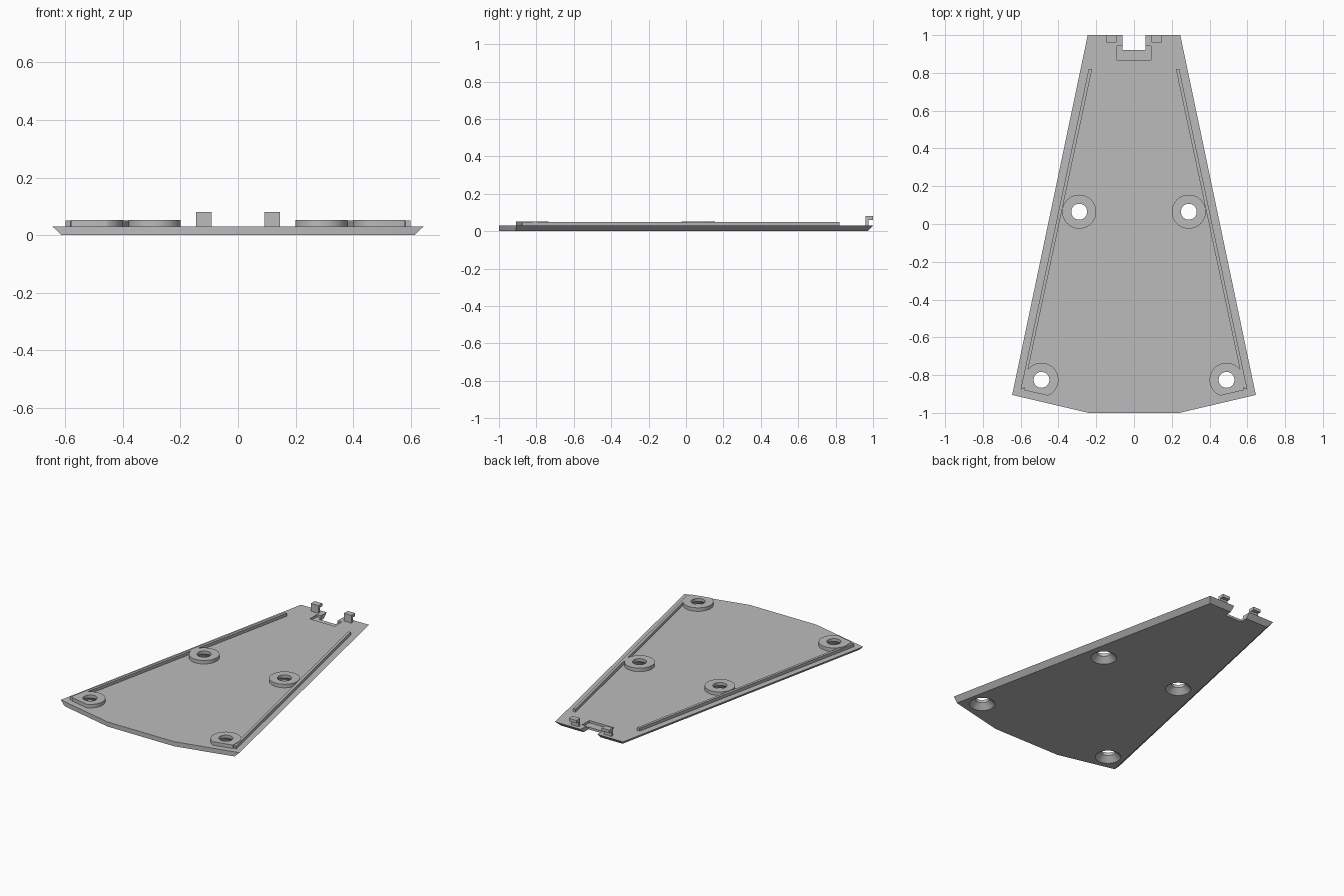
import bpy, bmesh, math

if "Cube" in bpy.data.objects:
    bpy.data.objects.remove(bpy.data.objects["Cube"])

grey = bpy.data.materials.new("plain grey")
grey.use_nodes = True
COLOUR = (0.5, 0.5, 0.5, 1)
grey.diffuse_color = COLOUR
grey.node_tree.nodes["Principled BSDF"].inputs["Base Color"].default_value = COLOUR


def loft(name, rings):
    """Solid skinned through matching rings of 3D points, capped at both ends."""
    bm = bmesh.new()
    loops = [[bm.verts.new(p) for p in ring] for ring in rings]
    n = len(loops[0])
    for low, high in zip(loops, loops[1:]):
        for i in range(n):
            j = (i + 1) % n
            bm.faces.new((low[i], low[j], high[j], high[i]))
    bm.faces.new(loops[0][::-1])
    bm.faces.new(loops[-1])
    bmesh.ops.recalc_face_normals(bm, faces=bm.faces)
    mesh = bpy.data.meshes.new(name)
    bm.to_mesh(mesh)
    bm.free()
    mesh.materials.append(grey)
    obj = bpy.data.objects.new(name, mesh)
    bpy.context.collection.objects.link(obj)
    return obj


def prism(name, outline, z0, z1):
    return loft(name, [[(x, y, z) for x, y in outline] for z in (z0, z1)])


def box(name, x0, x1, y0, y1, z0, z1):
    return prism(name, [(x0, y0), (x1, y0), (x1, y1), (x0, y1)], z0, z1)


def arc(cx, cy, r, start=0, end=360, n=48):
    angles = [math.radians(start + (end - start) * i / n) for i in range(n)]
    return [(cx + r * math.cos(a), cy + r * math.sin(a)) for a in angles]


def cut(obj, cutters):
    bpy.context.view_layer.objects.active = obj
    for cutter in cutters:
        mod = obj.modifiers.new("cut", 'BOOLEAN')
        mod.operation = 'DIFFERENCE'
        mod.solver = 'EXACT'
        mod.object = cutter
        bpy.ops.object.modifier_apply(modifier=mod.name)


def smooth(obj):
    bpy.ops.object.select_all(action='DESELECT')
    obj.select_set(True)
    bpy.context.view_layer.objects.active = obj
    bpy.ops.object.shade_smooth_by_angle(angle=math.radians(30))


TOP = 0.03       # upper face of the plate
BOSS_TOP = 0.053

# Tapered plate: undercut sides and back, upright front
half_top = [(0.245, 1.0), (0.645, -0.905), (0.24, -1.0)]
half_low = [(0.221, 0.97), (0.614, -0.912), (0.24, -1.0)]
rings = []
for half, z in ((half_low, 0), (half_top, TOP)):
    outline = half + [(-x, y) for x, y in reversed(half)]
    rings.append([(x, y, z) for x, y in outline])
plate = loft("base_plate", rings)

# Back notch with a shallow recess around it
cutters = [box("notch_cutter", -0.06, 0.06, 0.92, 1.1, -0.1, 0.1),
           box("recess_cutter", -0.09, 0.09, 0.868, 0.942, 0.015, 0.1)]

for side, s in (("left", 1), ("right", -1)):
    def flip(points):
        return [(s * x, y) for x, y in points]

    # Screw bosses; the front one has a squared-off outer corner
    bosses = (("middle", 0.29, 0.065, arc(0.29, 0.065, 0.09)),
              ("front", 0.49, -0.825,
               arc(0.49, -0.825, 0.09, 0, 250) + [(0.459, -0.908), (0.58, -0.88)]))
    for place, cx, cy, outline in bosses:
        boss = prism(f"{place}_{side}_boss", flip(outline), TOP, BOSS_TOP)
        # Countersunk screw hole
        profile = ((0.086, -0.01), (0.042, 0.034), (0.042, 0.1))
        hole = loft("hole_cutter", [[(x, y, z) for x, y in flip(arc(cx, cy, r))]
                                    for r, z in profile])
        cut(boss, [hole])
        smooth(boss)
        cutters.append(hole)

    # Long rib beside the slanted edge
    rib = [(0.222, 0.82), (0.24, 0.82), (0.6, -0.875), (0.582, -0.87)]
    prism(f"{side}_rib", flip(rib), TOP, 0.05)

    # Hooked clip at the back
    hook = [(0.96, TOP), (0.977, TOP), (0.977, 0.061),
            (1.0, 0.061), (1.0, 0.08), (0.96, 0.08)]
    loft(f"{side}_clip", [[(s * x, y, z) for y, z in hook] for x in (0.092, 0.146)])

cut(plate, cutters)
smooth(plate)
for cutter in cutters:
    bpy.data.objects.remove(cutter)
